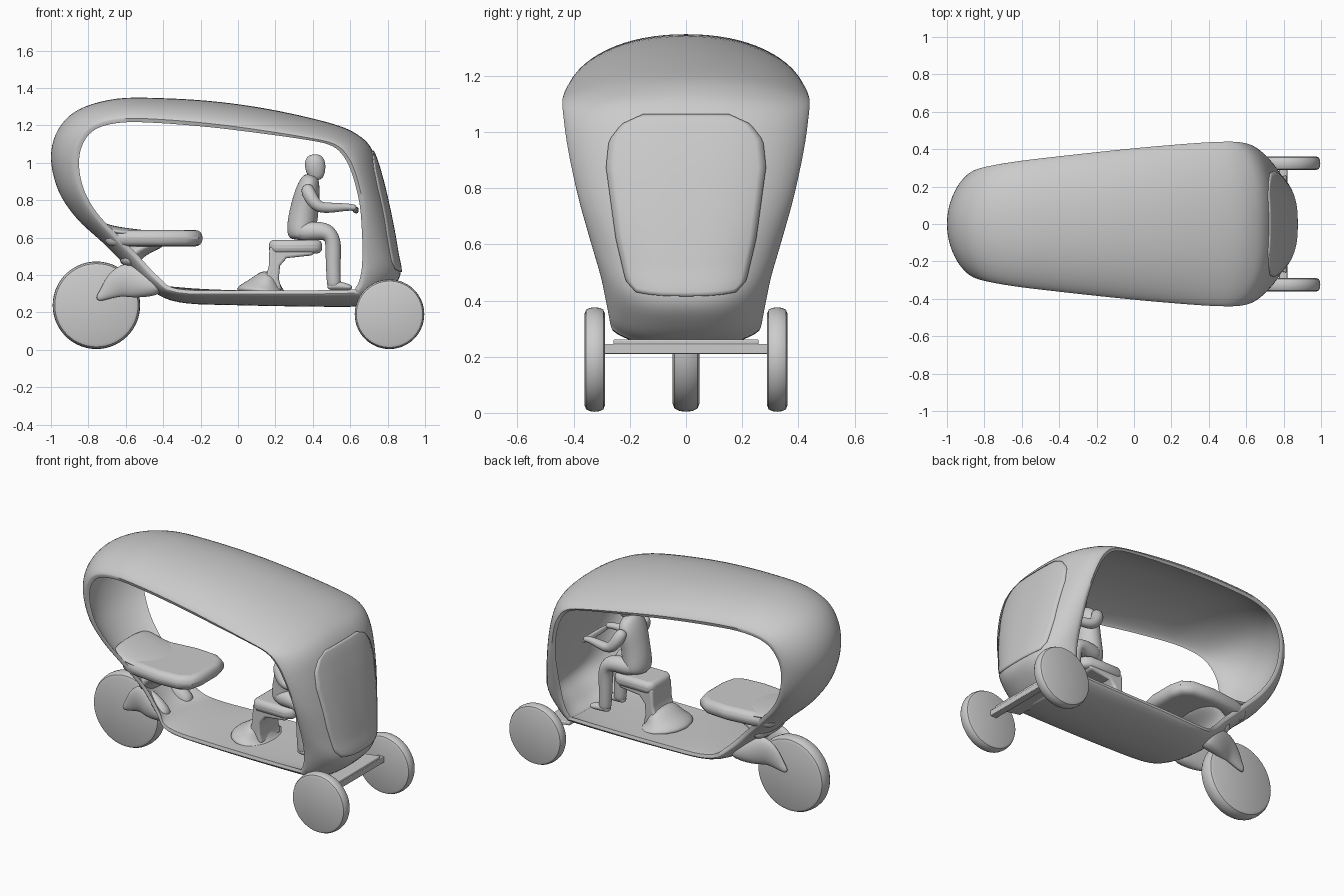
import bpy, bmesh, math
from mathutils import Vector

if "Cube" in bpy.data.objects:
    bpy.data.objects.remove(bpy.data.objects["Cube"])


def add_mesh(name, bm, smooth=True):
    bmesh.ops.recalc_face_normals(bm, faces=bm.faces)
    me = bpy.data.meshes.new(name)
    bm.to_mesh(me)
    bm.free()
    ob = bpy.data.objects.new(name, me)
    bpy.context.collection.objects.link(ob)
    if smooth:
        me.shade_smooth()
    return ob


def bridge(bm, rings, closed_path=False, closed_ring=True):
    n = len(rings[0])
    m = len(rings)
    for i in range(m if closed_path else m - 1):
        a, b = rings[i], rings[(i + 1) % m]
        for j in range(n if closed_ring else n - 1):
            k = (j + 1) % n
            bm.faces.new((a[j], a[k], b[k], b[j]))


def loft(name, pts, sides=10):
    """Limb-like solid: pts are (x, y, z, in-plane radius, sideways radius)."""
    bm = bmesh.new()
    P = [Vector(p[:3]) for p in pts]
    rings = []
    for i, p in enumerate(pts):
        t = (P[min(i + 1, len(P) - 1)] - P[max(i - 1, 0)]).normalized()
        a = Vector((0, 1, 0)).cross(t).normalized()
        b = t.cross(a)
        rings.append([bm.verts.new(P[i] + a * p[3] * math.cos(w) + b * p[4] * math.sin(w))
                      for w in (2 * math.pi * j / sides for j in range(sides))])
    bridge(bm, rings)
    bm.faces.new(rings[0])
    bm.faces.new(rings[-1])
    ob = add_mesh(name, bm)
    mod = ob.modifiers.new("smooth", 'SUBSURF')
    mod.levels = mod.render_levels = 2
    return ob


def prism(name, pts, axis, lo, hi, bevel):
    """Extruded outline: axis 'y' takes (x, z) points, axis 'z' takes (x, y)."""
    bm = bmesh.new()
    rings = [[bm.verts.new((a, h, b) if axis == 'y' else (a, b, h)) for a, b in pts] for h in (lo, hi)]
    bridge(bm, rings)
    bm.faces.new(rings[0])
    bm.faces.new(rings[1])
    ob = add_mesh(name, bm)
    mod = ob.modifiers.new("round", 'BEVEL')
    mod.width, mod.segments, mod.limit_method = bevel, 4, 'ANGLE'
    mod.angle_limit = math.radians(50)
    return ob


def wheel(name, x, y, r, hw):
    c = hw * 0.6
    prof = [(0, -hw), (r - c, -hw), (r - c * .4, -hw * .85), (r - c * .1, -hw * .5), (r, 0)]
    prof += [(a, -b) for a, b in prof[-2::-1]]
    bm = bmesh.new()
    rings = [[bm.verts.new((x + a * math.cos(w), y + b, r + .004 + a * math.sin(w))) for a, b in prof]
             for w in (2 * math.pi * i / 56 for i in range(56))]
    bridge(bm, rings, True, False)
    bmesh.ops.remove_doubles(bm, verts=bm.verts, dist=1e-5)
    add_mesh(name, bm, False)


# Body ring stations: centre x, z; opening edge x, z; half width
S = [(.60, .23, .56, .32, .265), (.71, .25, .63, .335, .27), (.80, .31, .658, .41, .285),
     (.868, .40, .665, .50, .305), (.852, .53, .663, .62, .34), (.817, .72, .65, .78, .385),
     (.767, .93, .61, .94, .42), (.717, 1.07, .56, 1.04, .435), (.64, 1.15, .49, 1.095, .44),
     (.5, 1.21, .35, 1.125, .435), (.2, 1.28, .1, 1.16, .415), (-.1, 1.325, -.15, 1.19, .39),
     (-.4, 1.345, -.42, 1.212, .36), (-.65, 1.342, -.62, 1.215, .335), (-.85, 1.285, -.76, 1.18, .31),
     (-.96, 1.18, -.83, 1.10, .29), (-1, 1.03, -.85, .99, .27), (-.96, .85, -.825, .86, .25),
     (-.86, .70, -.76, .74, .22), (-.72, .57, -.66, .63, .19), (-.6, .45, -.53, .50, .17),
     (-.48, .33, -.425, .39, .19), (-.32, .255, -.32, .325, .24), (0, .238, 0, .318, .26)]
# Append shell thickness and section exponent
S = [s + (.08 if s[3] < .33 else .033, 2.7 if s[0] > .7 else 2 if s[0] < -.8 else 2.15) for s in S]


def station(u):
    i, t = int(u), u - int(u)
    q = [S[(i + k) % len(S)] for k in (-1, 0, 1, 2)]
    return [.5 * (2 * b + (c - a) * t + (2 * a - 5 * b + 4 * c - d) * t * t
                  + (3 * b - a - 3 * c + d) * t ** 3) for a, b, c, d in zip(*q)]


def shell_point(st, s, inner=False, lift=0):
    cx, cz, ex, ez, w, t, p = st
    c, e = Vector((cx, 0, cz)), Vector((ex, 0, ez))
    n = (c - e).normalized()
    f = max(0, 1 - abs(s) ** p) ** .7
    if inner:
        c = c - n * t
    else:
        e = e + n * .02
    v = e + (c - e) * f + n * lift
    v.y = w * s * (.98 if inner else 1)
    return v


# Body shell: closed loop of roof, back, floor and front
bm = bmesh.new()
ss = [math.sin(math.pi * (k / 28 - .5)) for k in range(29)]
rings = []
for i in range(len(S) * 5):
    st = station(i / 5)
    rings.append([bm.verts.new(shell_point(st, s)) for s in ss]
                 + [bm.verts.new(shell_point(st, s, True)) for s in reversed(ss)])
bridge(bm, rings, True)
add_mesh("body_shell", bm)

# Windshield panel laid on the front of the shell
H = [(.42, .18), (.45, .215), (.6, .25), (.87, .285), (.97, .275), (1.03, .23), (1.065, .15)]


def half_width(z):
    for (z0, a), (z1, b) in zip(H, H[1:]):
        if z <= z1:
            return a + (b - a) * max(0, (z - z0) / (z1 - z0))
    return H[-1][1]


bm = bmesh.new()
rings = []
for i in range(31):
    st = station(3.16 + (6.94 - 3.16) * i / 30)
    hw = half_width(st[1])
    rings.append([bm.verts.new(shell_point(st, hw * k / 10 / st[4], lift=.006)) for k in range(-10, 11)])
bridge(bm, rings, False, False)
glass = add_mesh("windshield", bm, False)
sol = glass.modifiers.new("thick", 'SOLIDIFY')
sol.thickness, sol.offset = .012, -1

# Wheels
wheel("rear_wheel", -.757, 0, .234, .048)
for side, tag in ((-1, "right"), (1, "left")):
    wheel("front_wheel_" + tag, .81, side * .325, .186, .036)
    # Rear fork prong, tapering from the body to the hub
    loft("rear_fork_" + tag, [(-.40, side * .12, .325, .035, .05), (-.50, side * .11, .355, .085, .055),
                              (-.60, side * .09, .38, .105, .038), (-.66, side * .08, .345, .075, .027),
                              (-.71, side * .073, .30, .037, .02), (-.755, side * .068, .268, .015, .014)])

# Front axle and its mounting plate
prism("front_axle", [(.775, .21), (.82, .21), (.82, .246), (.775, .246)], 'y', -.295, .295, .004)
prism("axle_plate", [(.66, -.22), (.815, -.26), (.815, .26), (.66, .22)], 'z', .24, .262, .006)

# Passenger seat with support
prism("passenger_seat", [(-.71, -.16), (-.6, -.195), (-.42, -.215), (-.28, -.205), (-.21, -.16), (-.19, -.08),
                         (-.19, .08), (-.21, .16), (-.28, .205), (-.42, .215), (-.6, .195), (-.71, .16)],
      'z', .553, .64, .038)
loft("passenger_seat_back_fillet", [(-.78, 0, .68, .03, .19), (-.70, 0, .638, .03, .20),
                                    (-.58, 0, .622, .028, .20), (-.4, 0, .61, .02, .19)])
loft("passenger_seat_support", [(-.60, 0, .44, .05, .15), (-.575, 0, .50, .065, .155), (-.52, 0, .55, .05, .16),
                                (-.38, 0, .585, .03, .16)])

# Driver seat: pedestal with flared foot, and cushion
prism("driver_pedestal", [(.05, .318), (.11, .345), (.15, .39), (.165, .45), (.168, .55), (.42, .55), (.40, .505),
                          (.26, .49), (.225, .45), (.218, .38), (.235, .318)], 'y', -.1, .1, .02)
loft("driver_pedestal_foot", [(.14, 0, .30, .18, .2), (.14, 0, .325, .135, .175), (.15, 0, .35, .09, .14),
                              (.17, 0, .42, .04, .1)], 14)
prism("driver_cushion", [(.165, -.09), (.2, -.11), (.4, -.11), (.45, -.08), (.45, .08), (.4, .11), (.2, .11),
                         (.165, .09)], 'z', .515, .588, .028)

# Handlebar
loft("handlebar", [(.625, 0, .73, .014, .13), (.632, 0, .745, .016, .15), (.632, 0, .765, .012, .15)])

# Driver figure
loft("driver_torso", [(.335, 0, .585, .06, .08), (.335, 0, .62, .08, .105), (.345, 0, .69, .085, .10),
                      (.358, 0, .77, .08, .105), (.372, 0, .85, .07, .12), (.385, 0, .905, .055, .10),
                      (.395, 0, .935, .035, .05)])
loft("driver_neck", [(.39, 0, .90, .035, .035), (.405, 0, .96, .032, .032)])
loft("driver_head", [(.423, 0, .905, .028, .022), (.418, 0, .935, .05, .038), (.413, 0, .98, .06, .047),
                     (.409, 0, 1.02, .055, .044), (.408, 0, 1.046, .028, .024)])
for side, tag in ((-1, "right"), (1, "left")):
    loft("driver_arm_" + tag, [(.365, side * .10, .88, .03, .03), (.375, side * .13, .84, .042, .04),
                               (.415, side * .145, .77, .036, .036), (.46, side * .14, .757, .032, .032),
                               (.55, side * .12, .762, .024, .026), (.60, side * .115, .763, .019, .02),
                               (.635, side * .11, .757, .018, .022)])
    loft("driver_leg_" + tag, [(.31, side * .05, .63, .055, .05), (.40, side * .065, .635, .055, .054),
                               (.48, side * .075, .635, .053, .05), (.512, side * .075, .585, .048, .048),
                               (.508, side * .075, .48, .042, .042), (.512, side * .075, .36, .04, .038),
                               (.515, side * .075, .33, .038, .034)])
    loft("driver_shoe_" + tag, [(.475, side * .075, .335, .016, .026), (.52, side * .077, .345, .028, .032),
                                (.57, side * .08, .338, .022, .034), (.612, side * .083, .332, .012, .02)])

# Smooth shading with hard edges on the non-subdivided parts
bpy.ops.object.select_all(action='DESELECT')
for ob in bpy.context.scene.objects:
    if not any(m.type == 'SUBSURF' for m in ob.modifiers):
        ob.select_set(True)
        bpy.context.view_layer.objects.active = ob
bpy.ops.object.shade_smooth_by_angle(angle=math.radians(40))
